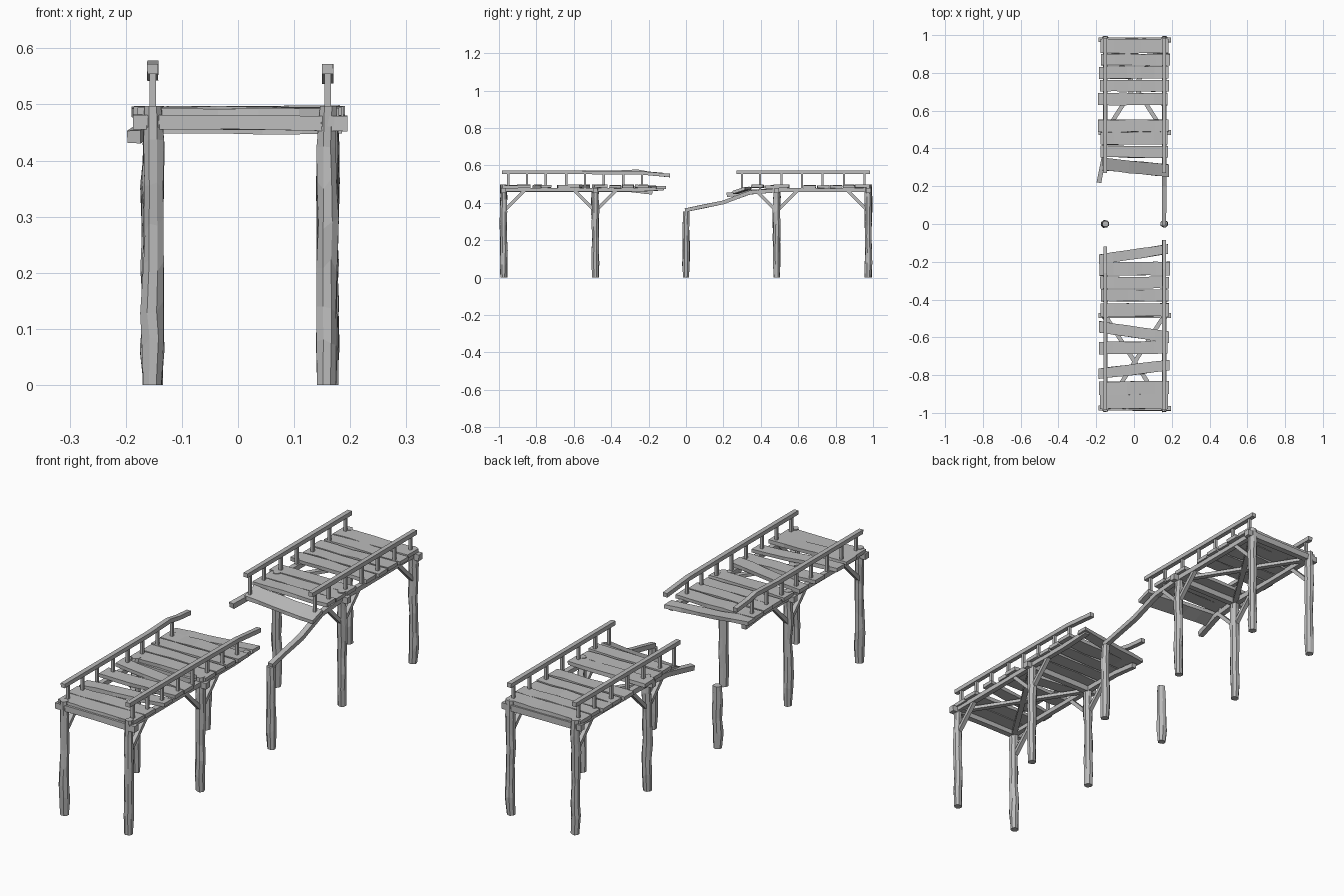
import bpy, bmesh, math, random
from mathutils import Vector

random.seed(4)
cube = bpy.data.objects.get("Cube")
if cube:
    bpy.data.objects.remove(cube)

wood = bpy.data.materials.new("weathered_grey_wood")
wood.use_nodes = True
GREY = (0.5, 0.5, 0.5, 1)
wood.diffuse_color = GREY
wood.node_tree.nodes["Principled BSDF"].inputs["Base Color"].default_value = GREY

LEFT, RIGHT = 0.16, -0.152


def jit(a):
    return random.uniform(-a, a)


def sweep(name, rings):
    """Skin a list of equal-length point rings and cap both ends."""
    bm = bmesh.new()
    vr = [[bm.verts.new(p) for p in ring] for ring in rings]
    n = len(vr[0])
    for a, b in zip(vr, vr[1:]):
        for i in range(n):
            j = (i + 1) % n
            bm.faces.new((a[i], a[j], b[j], b[i]))
    bm.faces.new(vr[0][::-1])
    bm.faces.new(vr[-1])
    bmesh.ops.recalc_face_normals(bm, faces=bm.faces)
    me = bpy.data.meshes.new(name)
    bm.to_mesh(me)
    bm.free()
    me.materials.append(wood)
    ob = bpy.data.objects.new(name, me)
    bpy.context.collection.objects.link(ob)
    return ob


def beam(name, pts, w, h, rough=0.0):
    """Rectangular timber following a path; w across, h upright."""
    pts = [Vector(p) for p in pts]
    rings = []
    for i, p in enumerate(pts):
        d = (pts[min(i + 1, len(pts) - 1)] - pts[max(i - 1, 0)]).normalized()
        side = d.cross(Vector((0, 0, 1))).normalized()
        up = side.cross(d)
        rings.append([p + side * (sx * w / 2 + jit(rough)) + up * (sz * h / 2 + jit(rough))
                      for sx, sz in ((-1, -1), (1, -1), (1, 1), (-1, 1))])
    return sweep(name, rings)


def post(name, x, y, top):
    """Rough hewn octagonal log."""
    rings = []
    steps = max(4, round(top / 0.07))
    for k in range(steps + 1):
        r = 0.0195 + jit(0.0015)
        if k in (0, steps):
            r = 0.0175
        cx, cy = x + jit(0.002), y + jit(0.002)
        ring = []
        for i in range(8):
            a = math.tau * (i + 0.5) / 8
            z = top * k / steps + (jit(0.014) if 0 < k < steps else 0)
            rr = r + jit(0.0022)
            ring.append((cx + rr * math.cos(a), cy + rr * math.sin(a), z))
        rings.append(ring)
    sweep(name, rings)


def plank(name, y, width, tilt=0.0, x0=-0.18, x1=0.185, z=0.487, drop=0.0):
    """Warped deck board; tilt is the y rise from one end to the other."""
    rings = []
    n = 5
    for k in range(n + 1):
        t = k / n
        x = x0 + (x1 - x0) * t
        cy = y + tilt * (t - 0.5)
        cz = z + jit(0.002)
        rings.append([(x, cy + sy * width / 2 + jit(0.002),
                       cz + sz * 0.008 + sy * drop / 2 + jit(0.001))
                      for sy, sz in ((-1, -1), (1, -1), (1, 1), (-1, 1))])
    sweep(name, rings)


# Posts, with two broken ones standing in the gap
for y in (-0.975, -0.485, 0.485, 0.975):
    for side, x in (("left", LEFT), ("right", RIGHT)):
        post(f"post_{side}", x, y, 0.497)
post("broken_post_left", LEFT, 0.0, 0.355)
post("broken_post_right", RIGHT, 0.0, 0.27)

# Cross beams joining each pair of posts
for y in (-0.975, -0.485, 0.485, 0.975):
    beam("cross_beam", [(-0.187, y, 0.469), (0, y, 0.468), (0.195, y, 0.466)], 0.026, 0.026, 0.001)

# Long bearers under the deck, broken towards the gap
ZB = 0.47
beam("bearer_front_left", [(LEFT, -0.99, ZB), (LEFT, -0.5, ZB), (LEFT, -0.26, ZB), (LEFT, -0.12, 0.477)],
     0.022, 0.02, 0.001)
beam("bearer_front_right", [(RIGHT, -0.99, ZB), (RIGHT, -0.5, ZB), (RIGHT, -0.3, 0.468),
                            (RIGHT, -0.18, 0.455)], 0.022, 0.02, 0.001)
beam("bearer_back_left", [(LEFT, 0.99, ZB), (LEFT, 0.5, 0.468), (LEFT, 0.34, 0.455), (LEFT, 0.2, 0.403),
                          (LEFT, 0.09, 0.38), (LEFT, -0.005, 0.36)], 0.022, 0.02, 0.001)
beam("bearer_back_right", [(RIGHT, 0.99, ZB), (RIGHT, 0.5, 0.468), (-0.158, 0.36, 0.46),
                           (-0.185, 0.22, 0.442)], 0.024, 0.022, 0.001)

# Knee braces between posts and bearers
for py, dirs in ((-0.975, (1,)), (-0.485, (-1, 1)), (0.485, (-1, 1)), (0.975, (-1,))):
    for x in (LEFT, RIGHT):
        for d in dirs:
            beam("knee_brace", [(x, py + d * 0.01, 0.365), (x, py + d * 0.11, 0.465)], 0.018, 0.016)

# Flat crossed braces beneath each deck
for s in (-1, 1):
    for a, b in ((LEFT, RIGHT), (RIGHT, LEFT)):
        beam("deck_cross_brace", [(a, s * 0.485, 0.466), (b, s * 0.975, 0.466)], 0.022, 0.014)

# Deck boards: y, width, tilt
boards = [(-0.938, 0.08, 0), (-0.868, 0.07, 0.004), (-0.77, 0.056, 0.045), (-0.655, 0.064, 0.004),
          (-0.572, 0.06, -0.055), (-0.455, 0.068, 0), (-0.378, 0.062, 0), (-0.31, 0.06, 0),
          (-0.237, 0.07, 0.003), (0.383, 0.062, -0.004), (0.454, 0.066, 0.003), (0.52, 0.064, 0),
          (0.662, 0.064, 0), (0.732, 0.06, 0), (0.802, 0.064, 0.003), (0.87, 0.06, 0), (0.942, 0.076, 0)]
for y, w, t in boards:
    plank("deck_board", y, w, t, -0.182 + jit(0.008), 0.184 + jit(0.007), 0.487 + jit(0.002))
plank("loose_board_front", -0.16, 0.052, 0.055, -0.185, 0.18, 0.482)
plank("loose_board_back", 0.3, 0.066, -0.035, -0.168, 0.185, 0.467, 0.022)

# Hand rails with bent broken ends
ZR = 0.563
rails = [("rail_front_left", [(LEFT, -0.985, ZR), (LEFT, -0.6, ZR), (LEFT, -0.24, 0.56), (LEFT, -0.085, 0.546)]),
         ("rail_front_right", [(RIGHT, -0.985, ZR), (RIGHT, -0.4, 0.563), (RIGHT, -0.26, 0.569),
                               (RIGHT, -0.2, 0.558), (RIGHT, -0.12, 0.551)]),
         ("rail_back_left", [(LEFT, 0.985, ZR), (LEFT, 0.6, ZR), (LEFT, 0.27, ZR)]),
         ("rail_back_right", [(RIGHT, 0.985, ZR), (RIGHT, 0.6, ZR), (RIGHT, 0.27, ZR)])]
for name, pts in rails:
    beam(name, pts, 0.02, 0.018, 0.0006)

# Balusters
for y in (-0.95, -0.85, -0.75, -0.64, -0.54, -0.44, -0.335, -0.235,
          0.3, 0.395, 0.51, 0.62, 0.73, 0.845, 0.955):
    for x in (LEFT, RIGHT):
        sweep("baluster", [[(x + sx * 0.006, y + sy * 0.006, z)
                            for sx, sy in ((-1, -1), (1, -1), (1, 1), (-1, 1))] for z in (0.462, 0.56)])
